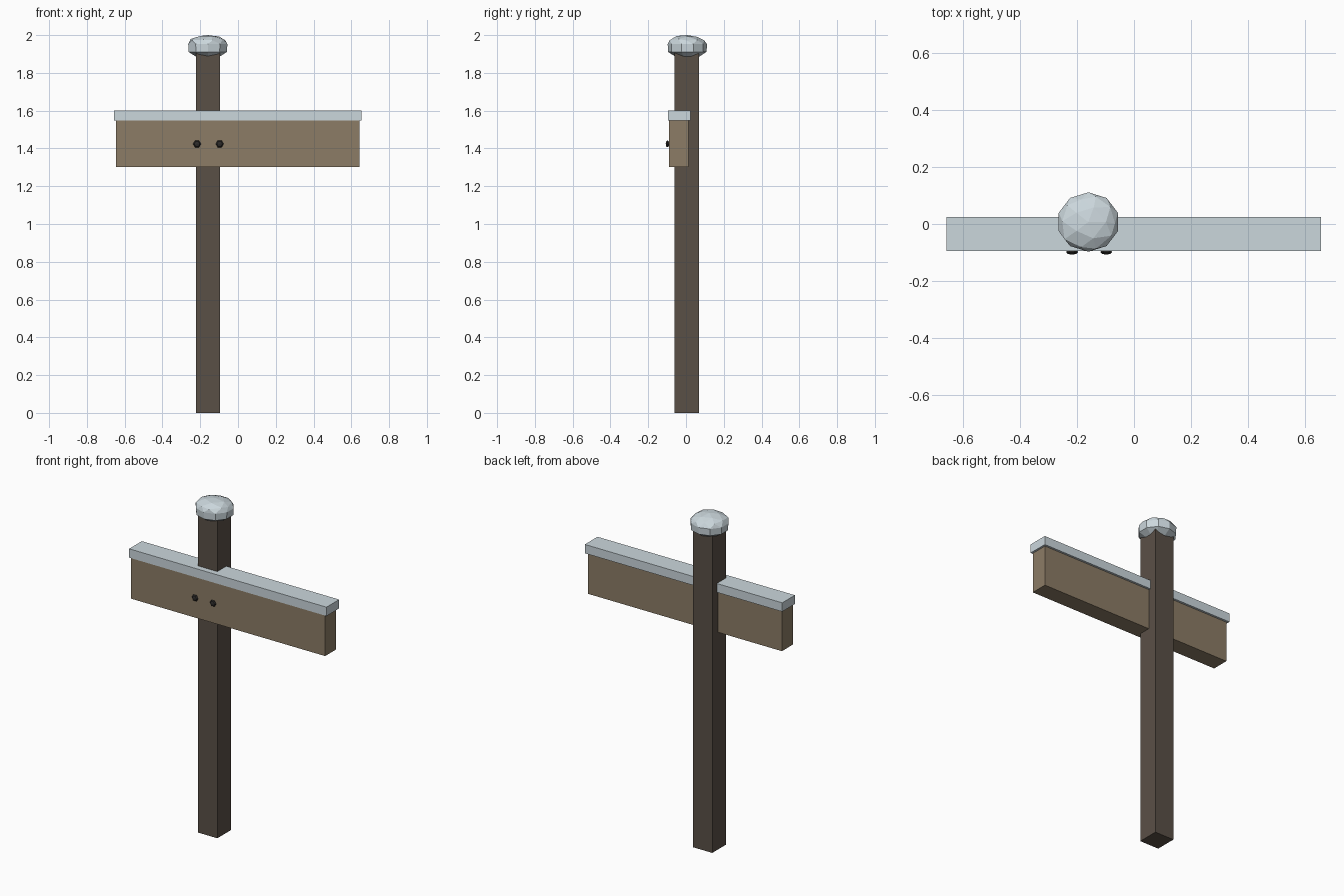
import bpy, bmesh, math, random
from mathutils import Vector, Matrix

random.seed(4)
cube = bpy.data.objects.get("Cube")
if cube:
    bpy.data.objects.remove(cube, do_unlink=True)


def material(name, rgb):
    mat = bpy.data.materials.new(name)
    mat.use_nodes = True
    mat.diffuse_color = (*rgb, 1)
    shader = next(n for n in mat.node_tree.nodes if n.type == 'BSDF_PRINCIPLED')
    shader.inputs["Base Color"].default_value = (*rgb, 1)
    return mat


snow = material("snow", (0.60, 0.68, 0.72))
dark_wood = material("dark wood", (0.102, 0.080, 0.062))
light_wood = material("light wood", (0.262, 0.202, 0.132))
iron = material("dark iron", (0.026, 0.024, 0.023))


def finish(name, bm, mat):
    bmesh.ops.recalc_face_normals(bm, faces=bm.faces)
    mesh = bpy.data.meshes.new(name)
    bm.to_mesh(mesh)
    bm.free()
    mesh.materials.append(mat)
    obj = bpy.data.objects.new(name, mesh)
    bpy.context.collection.objects.link(obj)
    return obj


def box(name, low, high, mat):
    low, high = Vector(low), Vector(high)
    bm = bmesh.new()
    bmesh.ops.create_cube(bm, size=1)
    bmesh.ops.scale(bm, vec=high - low, verts=bm.verts)
    bmesh.ops.translate(bm, vec=(low + high) / 2, verts=bm.verts)
    return finish(name, bm, mat)


# Post, sign board and the snow lying on the board
box("post", (-0.222, -0.06, 0), (-0.095, 0.068, 1.93), dark_wood)
box("sign_board", (-0.645, -0.091, 1.302), (0.642, 0.012, 1.55), light_wood)
box("board_snow", (-0.656, -0.095, 1.547), (0.654, 0.025, 1.60), snow)

# Snow cap: squashed faceted dome with a short side band and tapered underside
bm = bmesh.new()
bmesh.ops.create_icosphere(bm, subdivisions=2, radius=1)
bmesh.ops.delete(bm, geom=[v for v in bm.verts if v.co.z < -0.1], context='VERTS')
for v in bm.verts:
    if 0.1 < v.co.z < 0.95:
        v.co += Vector([random.uniform(-0.06, 0.06) for _ in range(3)])


def extrude_rim(depth, scale):
    rim = [e for e in bm.edges if e.is_boundary]
    new = bmesh.ops.extrude_edge_only(bm, edges=rim)["geom"]
    for v in (g for g in new if isinstance(g, bmesh.types.BMVert)):
        v.co = Vector((v.co.x * scale, v.co.y * scale, v.co.z - depth))


extrude_rim(0.85, 0.98)
extrude_rim(0.52, 0.62)
bmesh.ops.holes_fill(bm, edges=[e for e in bm.edges if e.is_boundary], sides=0)
bmesh.ops.scale(bm, vec=(0.109, 0.104, 0.048), verts=bm.verts)
bmesh.ops.translate(bm, vec=(-0.16, 0.007, 1.952), verts=bm.verts)
finish("post_snow_cap", bm, snow)

# Two flattened nail heads
for side, x in (("right", -0.217), ("left", -0.097)):
    bm = bmesh.new()
    bmesh.ops.create_uvsphere(bm, u_segments=6, v_segments=4, radius=0.021)
    turn = Matrix.Rotation(math.radians(90), 4, 'X') @ Matrix.Rotation(math.radians(30), 4, 'Z')
    bmesh.ops.transform(bm, matrix=turn, verts=bm.verts)
    bmesh.ops.scale(bm, vec=(1, 0.45, 1), verts=bm.verts)
    bmesh.ops.translate(bm, vec=(x, -0.098, 1.424), verts=bm.verts)
    finish("nail_" + side, bm, iron)
